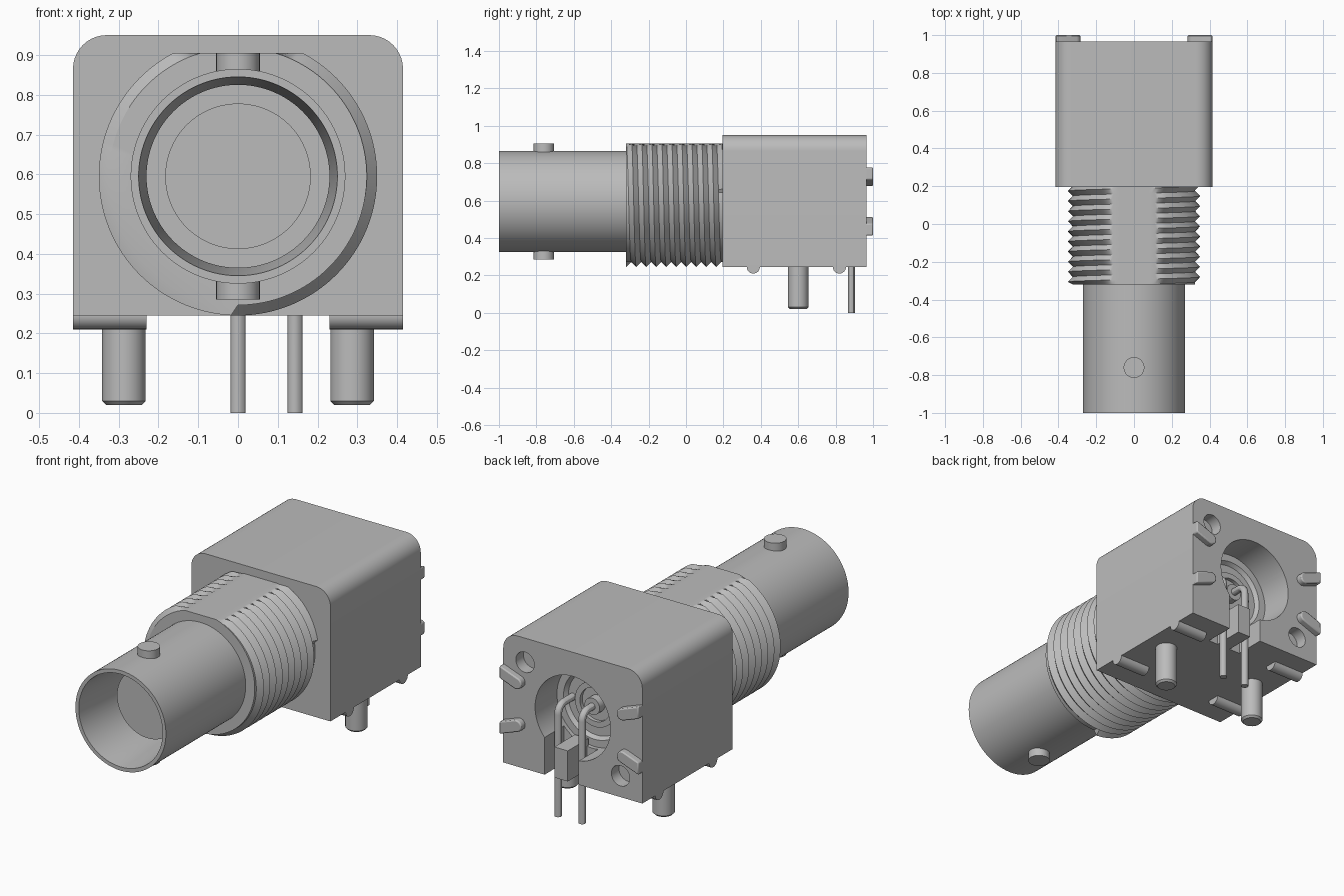
import bpy, bmesh, math

cube = bpy.data.objects.get("Cube")
if cube:
    bpy.data.objects.remove(cube, do_unlink=True)

AXIS_Z = 0.595  # height of the connector's axis

grey = bpy.data.materials.new("plain grey")
grey.use_nodes = True
grey.diffuse_color = (0.5, 0.5, 0.5, 1)
grey.node_tree.nodes["Principled BSDF"].inputs["Base Color"].default_value = (0.5, 0.5, 0.5, 1)


def smooth(ob):
    bpy.ops.object.select_all(action='DESELECT')
    ob.select_set(True)
    bpy.context.view_layer.objects.active = ob
    bpy.ops.object.shade_smooth_by_angle(angle=math.radians(30))


def finish(name, bm):
    bmesh.ops.remove_doubles(bm, verts=bm.verts, dist=1e-5)
    bmesh.ops.recalc_face_normals(bm, faces=bm.faces)
    mesh = bpy.data.meshes.new(name)
    bm.to_mesh(mesh)
    bm.free()
    mesh.materials.append(grey)
    ob = bpy.data.objects.new(name, mesh)
    bpy.context.collection.objects.link(ob)
    smooth(ob)
    return ob


def lathe(name, profile, origin, axis, n=64):
    """Revolve (radius, height) points about an axis through origin."""
    bm = bmesh.new()
    ox, oy, oz = origin
    rows = []
    for r, h in profile:
        row = []
        for i in range(n):
            a = math.tau * i / n
            u, v = r * math.cos(a), r * math.sin(a)
            p = {'X': (h, u, v), 'Y': (v, h, u), 'Z': (u, v, h)}[axis]
            row.append(bm.verts.new((ox + p[0], oy + p[1], oz + p[2])))
        rows.append(row)
    for a, b in zip(rows, rows[1:]):
        for i in range(n):
            j = (i + 1) % n
            bm.faces.new((a[i], a[j], b[j], b[i]))
    return finish(name, bm)


def rod(name, radius, h0, h1, origin, axis, n=32):
    return lathe(name, [(0, h0), (radius, h0), (radius, h1), (0, h1)], origin, axis, n)


def prism(name, outline, y0, y1):
    """Extrude an x-z outline along y."""
    bm = bmesh.new()
    face = bm.faces.new([bm.verts.new((x, y0, z)) for x, z in outline])
    new = bmesh.ops.extrude_face_region(bm, geom=[face])["geom"]
    bmesh.ops.translate(bm, vec=(0, y1 - y0, 0),
                        verts=[g for g in new if isinstance(g, bmesh.types.BMVert)])
    return finish(name, bm)


def rect(x0, x1, z0, z1):
    return [(x0, z0), (x1, z0), (x1, z1), (x0, z1)]


def arc(cx, cz, r, a0, a1, n=10):
    return [(cx + r * math.cos(math.radians(a0 + (a1 - a0) * i / n)),
             cz + r * math.sin(math.radians(a0 + (a1 - a0) * i / n))) for i in range(n + 1)]


# Housing block with rounded top edges
W, R = 0.415, 0.085
housing = prism("housing", [(-W, 0.245), (W, 0.245)]
                + arc(W - R, 0.95 - R, R, 0, 90) + arc(R - W, 0.95 - R, R, 90, 180),
                0.195, 0.965)

# Rear bore, pin slot and two blind holes
cutters = [
    rod("bore_cutter", 0.225, 0.75, 1.1, (0, 0, AXIS_Z), 'Y', 64),
    prism("slot_cutter", rect(-0.035, 0.168, 0.1, AXIS_Z - 0.1), 0.8, 1.1),
    rod("upper_hole_cutter", 0.055, 0.9, 1.1, (0.285, 0, 0.82), 'Y'),
    rod("lower_hole_cutter", 0.055, 0.9, 1.1, (-0.285, 0, 0.36), 'Y'),
]
for cutter in cutters:
    cutter.hide_render = True
    mod = housing.modifiers.new("cut", 'BOOLEAN')
    mod.operation = 'DIFFERENCE'
    mod.solver = 'EXACT'
    mod.object = cutter
    bpy.context.view_layer.objects.active = housing
    bpy.ops.object.modifier_apply(modifier=mod.name)
    bpy.data.objects.remove(cutter, do_unlink=True)
smooth(housing)

# Divider between the two pins, and the stepped insert inside the bore
prism("pin_divider", rect(0.03, 0.11, 0.245, 0.41), 0.79, 0.965)
lathe("rear_insert", [(0.224, 0.74), (0.224, 0.78), (0.185, 0.78), (0.17, 0.76), (0.12, 0.76),
                      (0.12, 0.775), (0.09, 0.775), (0.09, 0.755), (0.045, 0.755),
                      (0.045, 0.80), (0, 0.80)], (0, 0, AXIS_Z), 'Y')

# Front barrel with a tapered mouth and an insulating core
lathe("barrel", [(0, -0.77), (0.183, -0.77), (0.183, -0.36), (0.23, -0.36), (0.23, -0.75),
                 (0.25, -1.0), (0.27, -1.0), (0.27, -0.28), (0, -0.28)],
      (0, 0, AXIS_Z), 'Y', 96)

# Bayonet lugs
rod("upper_lug", 0.055, 0.255, 0.31, (0, -0.76, AXIS_Z), 'Z')
rod("lower_lug", 0.055, -0.31, -0.255, (0, -0.76, AXIS_Z), 'Z')


def thread(name, y0, y1, pitch, root, crest, flat, n=128):
    """Helical thread with a flat along its top."""
    bm = bmesh.new()
    turns = int((y1 - y0) / pitch) + 2
    cols = []
    for i in range(n + 1):
        a = math.tau * i / n
        pts = [(0.26, y0)]
        for k in range(-2, 2 * turns + 1):
            y = y0 + pitch * (k / 2 + i / n)
            r = crest if k % 2 else root
            if not y0 < y < y1:
                r = root
            pts.append((r, min(max(y, y0), y1)))
        pts.append((0.26, y1))
        cols.append([bm.verts.new((r * math.sin(a), y, AXIS_Z + min(r * math.cos(a), flat)))
                     for r, y in pts])
    for a, b in zip(cols, cols[1:]):
        for k in range(len(a) - 1):
            bm.faces.new((a[k], b[k], b[k + 1], a[k + 1]))
    bmesh.ops.dissolve_degenerate(bm, dist=1e-5, edges=bm.edges)
    return finish(name, bm)


thread("threaded_collar", -0.32, 0.2, 0.0535, 0.324, 0.35, 0.31)

# Mounting pegs, standoff ridges and rear tabs on both sides
for side, s in (("left", 1), ("right", -1)):
    lathe(side + "_peg", [(0, 0.02), (0.045, 0.02), (0.055, 0.03), (0.055, 0.26), (0, 0.26)],
          (s * 0.287, 0.6, 0), 'Z', 32)
    for place, y in (("front", 0.36), ("rear", 0.82)):
        rod(f"{side}_{place}_ridge", 0.035, -0.0925, 0.0925, (s * 0.3225, y, 0.245), 'X', 24)
    for place, t in (("upper", 1), ("lower", -1)):
        tilt, w = 20, 0.031
        slope = math.tan(math.radians(tilt))
        half = w / math.cos(math.radians(tilt))
        cx, edge = 0.315, 0.415
        cz, ez = cx * slope, edge * slope
        outline = [(edge, ez - half), (edge, ez + half)] + arc(cx, cz, w, 90 + tilt, 270 + tilt)
        tab = prism(f"{side}_{place}_rear_tab",
                    [(s * x, AXIS_Z + t * z) for x, z in outline], 0.95, 1.0)
        bev = tab.modifiers.new("soft edge", 'BEVEL')
        bev.width, bev.segments, bev.limit_method = 0.006, 2, 'ANGLE'

# Bent solder pins
for name, x, y_end in (("centre_pin", 0, 0.74), ("ground_pin", 0.143, 0.74)):
    path = [(0.885, 0.0)] + arc(0.84, AXIS_Z - 0.045, 0.045, 0, 90, 8) + [(y_end, AXIS_Z)]
    curve = bpy.data.curves.new(name, 'CURVE')
    curve.dimensions = '3D'
    curve.bevel_depth = 0.019
    curve.bevel_resolution = 4
    curve.use_fill_caps = True
    spline = curve.splines.new('POLY')
    spline.points.add(len(path) - 1)
    for p, (y, z) in zip(spline.points, path):
        p.co = (x, y, z, 1)
    curve.materials.append(grey)
    ob = bpy.data.objects.new(name, curve)
    bpy.context.collection.objects.link(ob)
    bpy.ops.object.select_all(action='DESELECT')
    ob.select_set(True)
    bpy.context.view_layer.objects.active = ob
    bpy.ops.object.convert(target='MESH')
    smooth(bpy.context.object)
